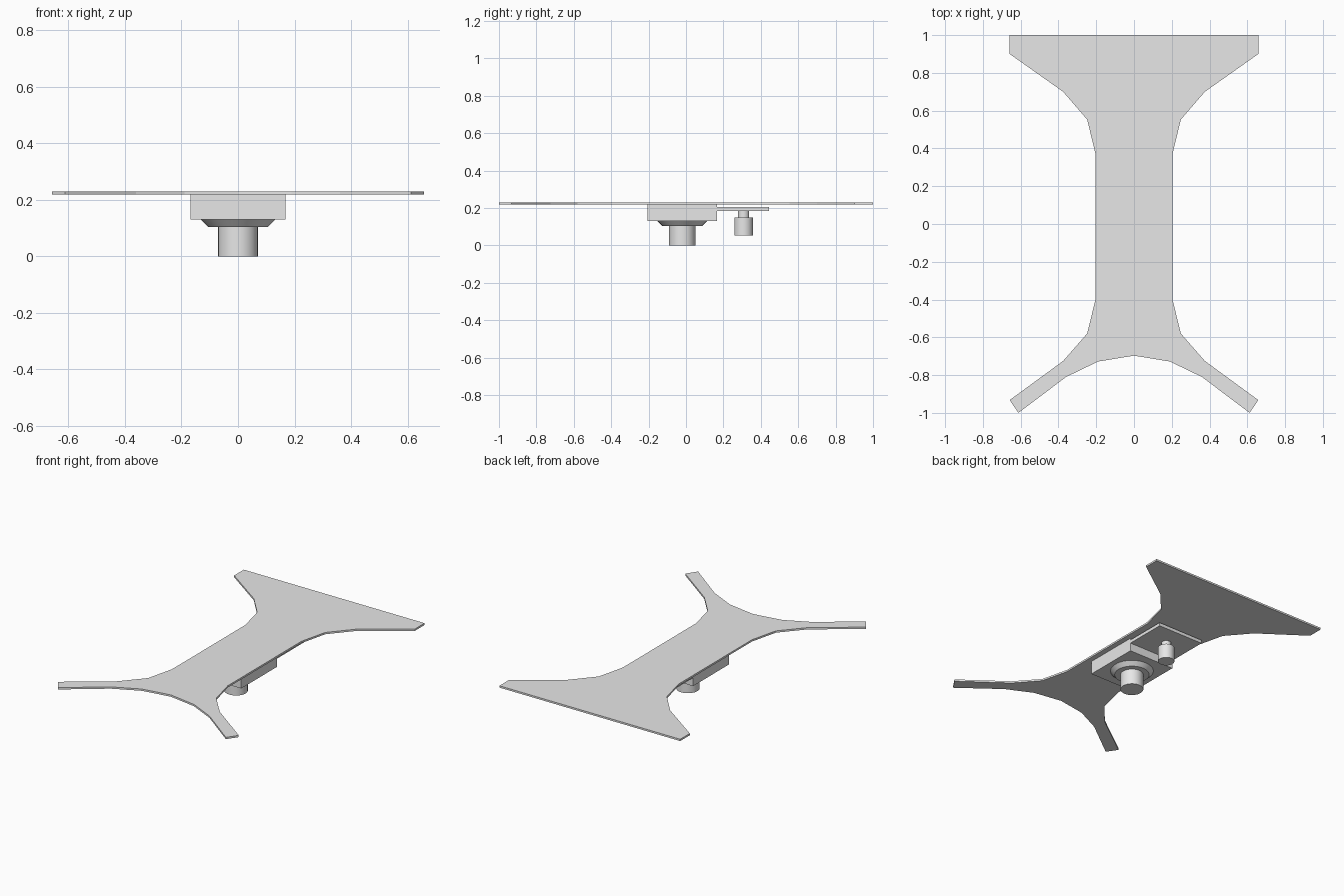
import bpy
import bmesh
import math

default = bpy.data.objects.get("Cube")
if default:
    bpy.data.objects.remove(default, do_unlink=True)

grey = bpy.data.materials.new("light grey")
grey.use_nodes = True
colour = (0.8, 0.8, 0.8, 1)
grey.diffuse_color = colour
grey.node_tree.nodes["Principled BSDF"].inputs["Base Color"].default_value = colour


def finish(name, bm):
    bmesh.ops.recalc_face_normals(bm, faces=bm.faces)
    mesh = bpy.data.meshes.new(name)
    bm.to_mesh(mesh)
    bm.free()
    mesh.materials.append(grey)
    obj = bpy.data.objects.new(name, mesh)
    bpy.context.collection.objects.link(obj)
    return obj


def slab(name, outline, bottom, top):
    """Flat outline extruded upwards."""
    bm = bmesh.new()
    face = bm.faces.new([bm.verts.new((x, y, bottom)) for x, y in outline])
    extruded = bmesh.ops.extrude_face_region(bm, geom=[face])["geom"]
    verts = [v for v in extruded if isinstance(v, bmesh.types.BMVert)]
    bmesh.ops.translate(bm, verts=verts, vec=(0, 0, top - bottom))
    return finish(name, bm)


def block(name, half_width, front, back, bottom, top):
    w = half_width
    return slab(name, [(-w, front), (w, front), (w, back), (-w, back)], bottom, top)


def drum(name, y, bottom, top, r_bottom, r_top):
    """Round part standing on the centre line."""
    bm = bmesh.new()
    bmesh.ops.create_cone(bm, cap_ends=True, segments=40, radius1=r_bottom,
                          radius2=r_top, depth=top - bottom)
    bmesh.ops.translate(bm, verts=bm.verts, vec=(0, y, (bottom + top) / 2))
    obj = finish(name, bm)
    bpy.ops.object.select_all(action="DESELECT")
    obj.select_set(True)
    bpy.context.view_layer.objects.active = obj
    bpy.ops.object.shade_smooth_by_angle(angle=math.radians(30))
    return obj


# Top plate: wide tail at the back, forked arms at the front
half = [(0.658, 1), (0.658, 0.9), (0.375, 0.7), (0.248, 0.553), (0.203, 0.368),
        (0.203, -0.396), (0.248, -0.58), (0.375, -0.725), (0.658, -0.932),
        (0.612, -1), (0.36, -0.81), (0.19, -0.728)]
mirrored = [(-x, y) for x, y in reversed(half)]
slab("top_plate", half + [(0, -0.697)] + mirrored, 0.218, 0.23)

# Housing under the plate, with its collar and main shaft
block("housing", 0.168, -0.207, 0.166, 0.13, 0.218)
drum("collar", -0.02, 0.104, 0.13, 0.106, 0.132)
drum("main_shaft", -0.02, 0, 0.11, 0.07, 0.07)

# Rear bracket carrying the small hanging knob
block("rear_bracket", 0.168, 0.16, 0.445, 0.184, 0.206)
drum("knob_neck", 0.308, 0.145, 0.19, 0.03, 0.03)
drum("knob", 0.308, 0.054, 0.15, 0.05, 0.05)
